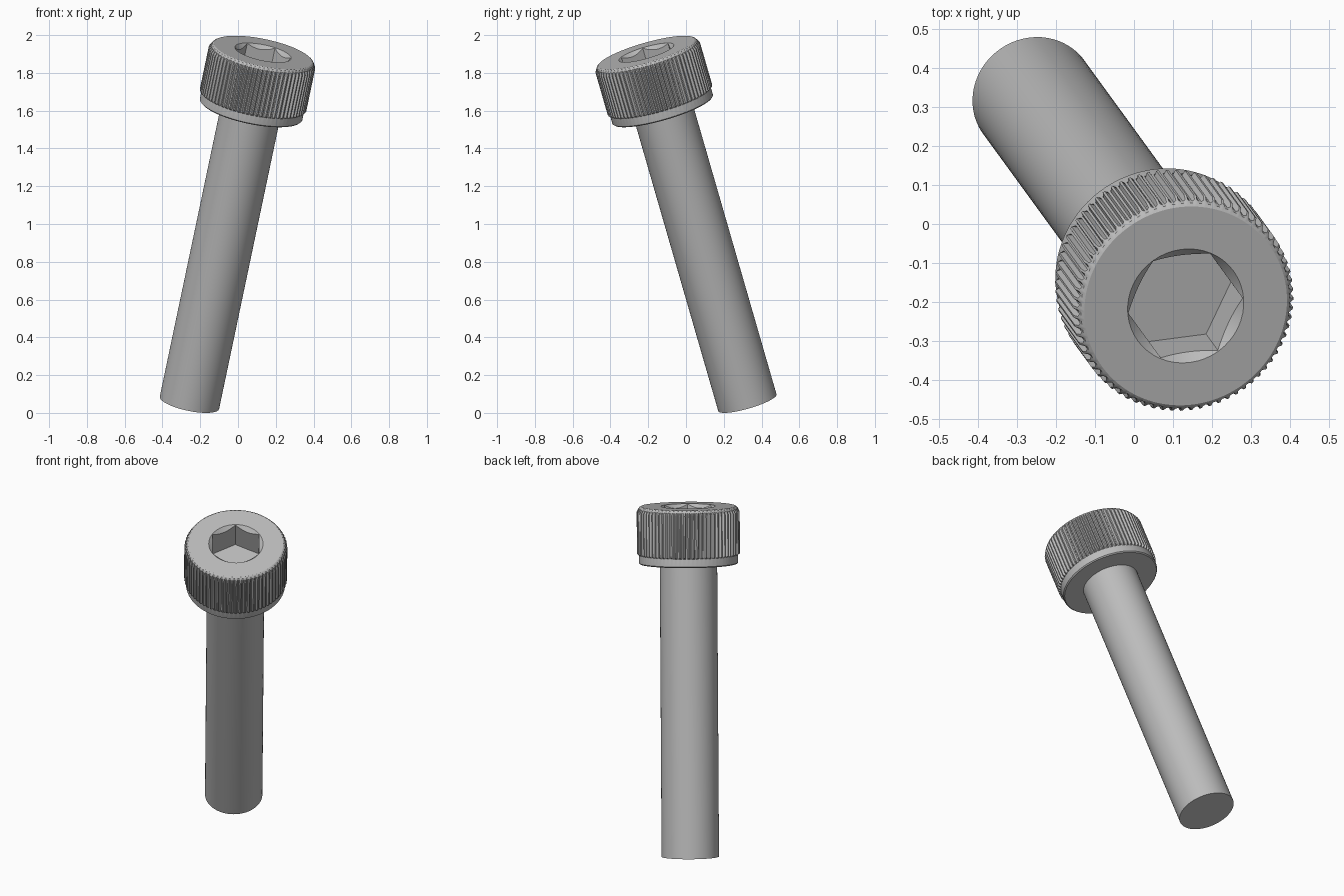
import bpy
import bmesh
from math import cos, sin, tau, radians
from mathutils import Matrix, Vector

cube = bpy.data.objects.get("Cube")
if cube:
    bpy.data.objects.remove(cube, do_unlink=True)

# Main sizes, measured along the screw axis from the tip
SHAFT_R = 0.1605
HEAD_BASE, HEAD_TOP = 1.645, 1.968
COLLAR_R, RIDGE_R = 0.277, 0.288
TEETH = 72
SOCKET_R, SOCKET_DEPTH = 0.15, 0.155

# The screw leans over: local z becomes the tilted axis
axis = Vector((0.198, -0.272, 0.942)).normalized()
lean = Vector((0, 0, 1)).rotation_difference(axis).to_matrix().to_4x4()
PLACE = Matrix.Translation((-0.257, 0.325, 0.054)) @ lean

steel = bpy.data.materials.new("steel_grey")
steel.use_nodes = True
GREY = (0.5, 0.5, 0.5, 1)
steel.diffuse_color = GREY
steel.node_tree.nodes["Principled BSDF"].inputs["Base Color"].default_value = GREY


def loft(name, rings, count, start=0.0):
    """Closed solid through rings of (height, valley radius, ridge radius)."""
    bm = bmesh.new()
    loops = []
    for z, valley, ridge in rings:
        loop = []
        for i in range(count):
            a = start + tau * i / count
            r = ridge if i % 4 < 2 else valley
            loop.append(bm.verts.new((r * cos(a), r * sin(a), z)))
        loops.append(loop)
    for low, high in zip(loops, loops[1:]):
        for i in range(count):
            j = (i + 1) % count
            bm.faces.new((low[i], low[j], high[j], high[i]))
    bm.faces.new(loops[0][::-1])
    bm.faces.new(loops[-1])
    mesh = bpy.data.meshes.new(name)
    bm.to_mesh(mesh)
    bm.free()
    mesh.materials.append(steel)
    obj = bpy.data.objects.new(name, mesh)
    bpy.context.collection.objects.link(obj)
    obj.matrix_world = PLACE
    return obj


def plain(*rings):
    return [(z, r, r) for z, r in rings]


def activate(obj):
    bpy.ops.object.select_all(action="DESELECT")
    obj.select_set(True)
    bpy.context.view_layer.objects.active = obj


# Plain round shaft, running a little way into the head
shaft = loft("shaft", plain((0, SHAFT_R), (HEAD_BASE + 0.05, SHAFT_R)), 64)

# Head: smooth collar, knurled band with tapered ridge ends, rounded top rim
knurl_low, knurl_high = HEAD_BASE + 0.05, HEAD_TOP - 0.03
groove_r = COLLAR_R - 0.002
rings = plain((HEAD_BASE, COLLAR_R - 0.006), (HEAD_BASE + 0.006, COLLAR_R),
              (knurl_low, COLLAR_R))
rings += [(knurl_low + 0.008, groove_r, RIDGE_R),
          (knurl_high, groove_r, RIDGE_R),
          (knurl_high + 0.015, groove_r, RIDGE_R - 0.008)]
rings += plain((HEAD_TOP - 0.005, COLLAR_R - 0.004), (HEAD_TOP, COLLAR_R - 0.012))
head = loft("head", rings, TEETH * 4)

# Hexagonal socket with a conical lead-in
hex_cutter = loft("hex_cutter",
                  plain((HEAD_TOP - SOCKET_DEPTH, SOCKET_R), (HEAD_TOP + 0.1, SOCKET_R)),
                  6, radians(6))
cone_cutter = loft("cone_cutter",
                   plain((HEAD_TOP - 0.06, SOCKET_R - 0.058),
                         (HEAD_TOP + 0.02, SOCKET_R + 0.022)),
                   48, radians(6))
bpy.context.view_layer.update()
activate(head)
for cutter in (hex_cutter, cone_cutter):
    cutter.hide_render = True
    cut = head.modifiers.new("socket", "BOOLEAN")
    cut.operation = "DIFFERENCE"
    cut.solver = "EXACT"
    cut.object = cutter
    bpy.ops.object.modifier_apply(modifier=cut.name)
    bpy.data.objects.remove(cutter, do_unlink=True)

for part in (shaft, head):
    activate(part)
    bpy.ops.object.shade_smooth_by_angle(angle=radians(25))
